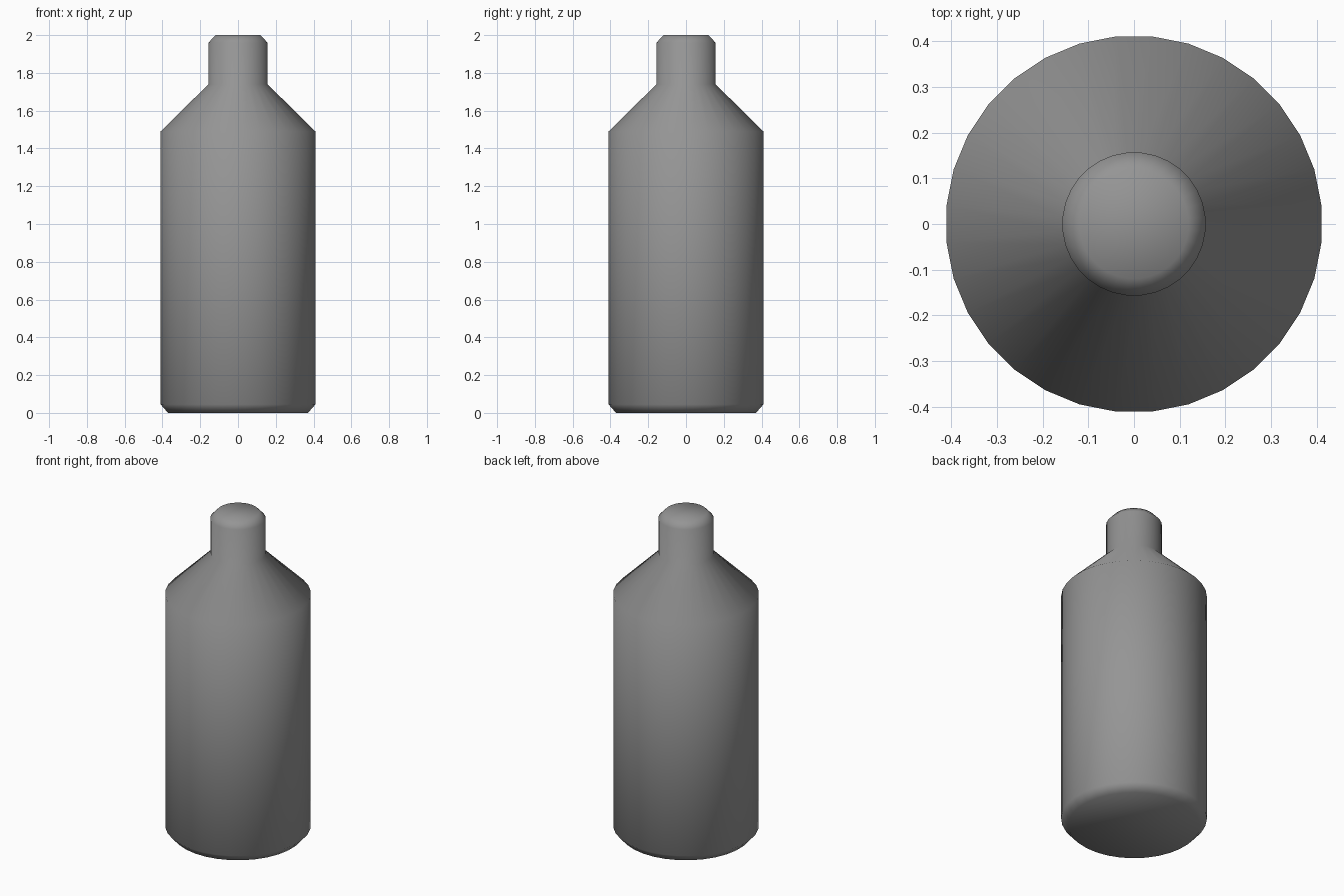
import bpy, bmesh, math

cube = bpy.data.objects.get("Cube")
if cube:
    bpy.data.objects.remove(cube, do_unlink=True)

SIDES = 32

# One flat grey for the whole bottle
grey = bpy.data.materials.new("mid_grey")
grey.use_nodes = True
colour = (0.3, 0.3, 0.3, 1)
grey.diffuse_color = colour
grey.node_tree.nodes["Principled BSDF"].inputs["Base Color"].default_value = colour

# Bottle profile (radius, height): base chamfer, body, shoulder, neck, rim chamfer
profile = [(0.372, 0), (0.412, 0.045), (0.412, 1.49),
           (0.157, 1.74), (0.157, 1.96), (0.12, 2)]

bm = bmesh.new()
rings = []
for radius, z in profile:
    ring = []
    for i in range(SIDES):
        angle = math.tau * (i + 0.5) / SIDES
        ring.append(bm.verts.new((radius * math.cos(angle), radius * math.sin(angle), z)))
    rings.append(ring)

# Walls between neighbouring rings
for low, high in zip(rings, rings[1:]):
    for i in range(SIDES):
        j = (i + 1) % SIDES
        bm.faces.new((low[i], low[j], high[j], high[i]))

# Closed base and top
bm.faces.new(rings[0][::-1])
bm.faces.new(rings[-1])

for face in bm.faces:
    face.smooth = True

mesh = bpy.data.meshes.new("bottle")
bm.to_mesh(mesh)
bm.free()
mesh.materials.append(grey)
bottle = bpy.data.objects.new("bottle", mesh)
bpy.context.collection.objects.link(bottle)
